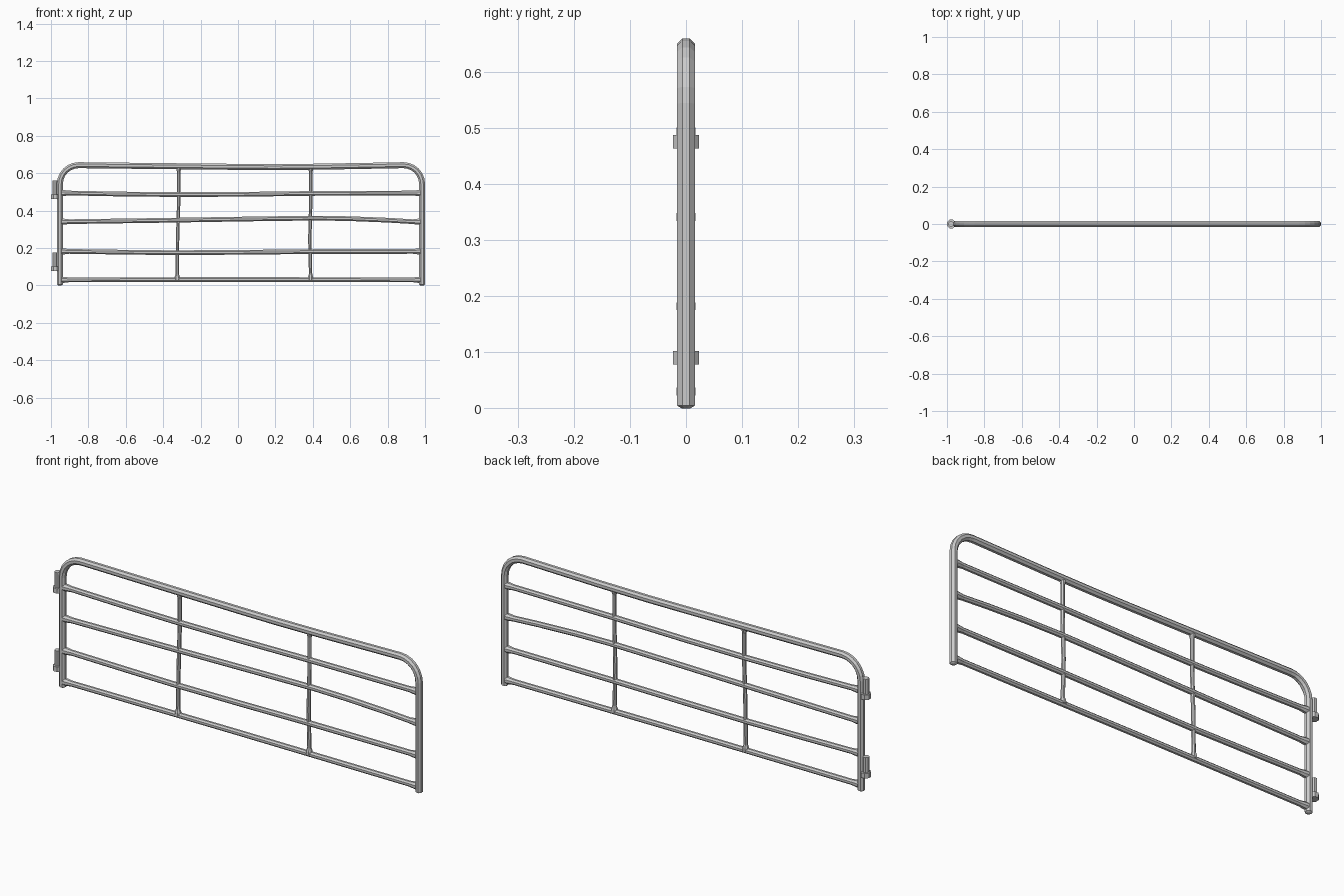
import bpy, bmesh
from math import sin, cos, pi, radians
from mathutils import Vector

if "Cube" in bpy.data.objects:
    bpy.data.objects.remove(bpy.data.objects["Cube"])

SIDES = 8


def tube(name, pts):
    """Octagonal flat-faced tube along (x, z, radius) points in the gate plane."""
    bm = bmesh.new()
    side = Vector((0, 1, 0))
    ctr = [Vector((x, 0, z)) for x, z, r in pts]
    rings = []
    for i, c in enumerate(ctr):
        d_in = (c - ctr[i - 1]).normalized() if i else (ctr[1] - c).normalized()
        d_out = (ctr[i + 1] - c).normalized() if i < len(ctr) - 1 else d_in
        n = side.cross((d_in + d_out).normalized())
        R = pts[i][2] / cos(pi / SIDES)
        rings.append([bm.verts.new(c + R * (cos(a) * side + sin(a) * n))
                      for a in [(k + 0.5) * 2 * pi / SIDES for k in range(SIDES)]])
    for a, b in zip(rings, rings[1:]):
        for k in range(SIDES):
            j = (k + 1) % SIDES
            bm.faces.new((a[k], a[j], b[j], b[k]))
    bm.faces.new(rings[0])
    bm.faces.new(rings[-1])
    bmesh.ops.recalc_face_normals(bm, faces=bm.faces)
    me = bpy.data.meshes.new(name)
    bm.to_mesh(me)
    bm.free()
    ob = bpy.data.objects.new(name, me)
    bpy.context.collection.objects.link(ob)
    return ob


XL, XR, RF = -0.952, 0.984, 0.016

# outer frame: two posts, rounded corners, slightly sagging top
rc, zt = 0.1, 0.643
arc = [radians(a) for a in range(0, 91, 15)]
left = [(XL + rc - rc * cos(a), zt - rc + rc * sin(a), RF) for a in arc]
right = [(XR - rc + rc * cos(a), zt - rc + rc * sin(a), RF) for a in reversed(arc)]
sag = [(-0.4, 0.638, RF), (0.0, 0.634, RF), (0.2, 0.633, RF), (0.45, 0.635, RF)]
tube("outer_frame", [(XL, 0.0, 0.008), (XL, 0.005, RF)] + left + sag + right
     + [(XR, 0.005, RF), (XR, 0.0, 0.008)])

# horizontal rails: slightly bent, flared at the welds
RR, RW = 0.0125, 0.0165
rails = {
    "bottom_rail": (0.03, [(0.0, 0.032)], 0.03),
    "lower_rail": (0.182, [(-0.62, 0.178), (-0.35, 0.175), (0.0, 0.177), (0.4, 0.181)], 0.182),
    "middle_rail": (0.341, [(-0.4, 0.348), (0.1, 0.356), (0.42, 0.36), (0.6, 0.357), (0.8, 0.349)], 0.341),
    "upper_rail": (0.494, [(-0.65, 0.489), (-0.35, 0.486), (0.0, 0.487), (0.4, 0.492)], 0.494),
}
for name, (z0, mid, z1) in rails.items():
    tube(name, [(XL + 0.008, z0, RW), (XL + 0.025, z0, RW - 0.001), (XL + 0.05, z0, RR)]
         + [(x, z, RR) for x, z in mid]
         + [(XR - 0.05, z1, RR), (XR - 0.025, z1, RW - 0.001), (XR - 0.008, z1, RW)])

# thin upright braces
for name, xb, xm, xt in (("left_brace", -0.325, -0.323, -0.317),
                         ("right_brace", 0.388, 0.384, 0.389)):
    tube(name, [(xb, 0.03, 0.015), (xb, 0.046, 0.014), (xb, 0.062, 0.009),
                (xm, 0.25, 0.009), (xt, 0.45, 0.009), (xt, 0.605, 0.009),
                (xt, 0.618, 0.012), (xt, 0.63, 0.013)])

# hinges: upright pin with a wider collar at its foot
for name, z in (("lower", 0.078), ("upper", 0.463)):
    tube(name + "_hinge_pin", [(-0.979, z + 0.005, 0.014), (-0.979, z + 0.098, 0.014)])
    tube(name + "_hinge_collar", [(-0.977, z, 0.023), (-0.977, z + 0.024, 0.023)])
